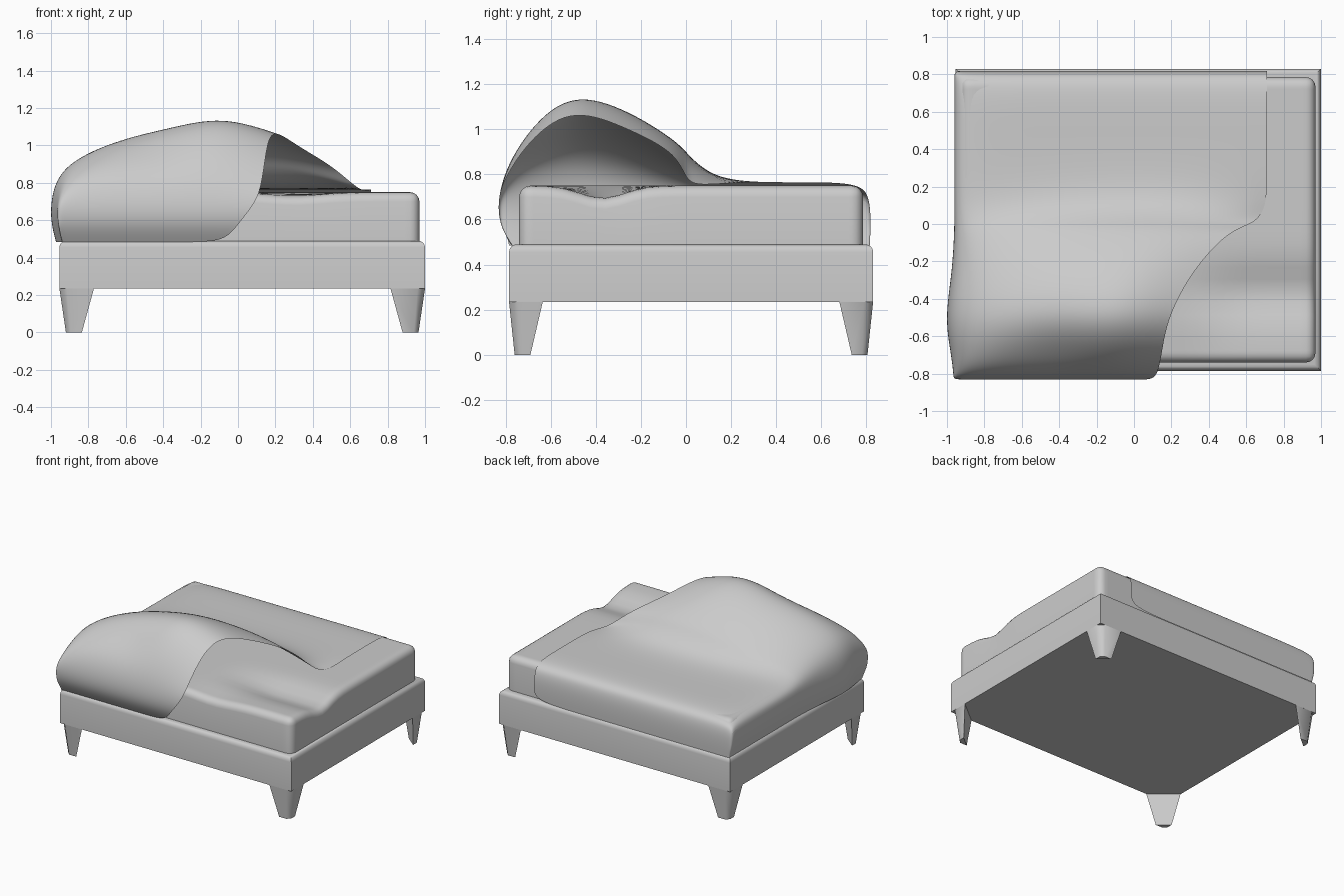
import bpy, bmesh
from math import exp, radians

cube = bpy.data.objects.get("Cube")
if cube:
    bpy.data.objects.remove(cube, do_unlink=True)

grey = bpy.data.materials.new("soft_grey")
grey.use_nodes = True
COLOR = (0.6, 0.6, 0.6, 1)
grey.diffuse_color = COLOR
grey.node_tree.nodes["Principled BSDF"].inputs["Base Color"].default_value = COLOR


def add_object(name, verts, faces, angle=30):
    mesh = bpy.data.meshes.new(name)
    mesh.from_pydata(verts, [], faces)
    bm = bmesh.new()
    bm.from_mesh(mesh)
    bmesh.ops.recalc_face_normals(bm, faces=bm.faces)
    bm.to_mesh(mesh)
    bm.free()
    obj = bpy.data.objects.new(name, mesh)
    bpy.context.collection.objects.link(obj)
    mesh.materials.append(grey)
    bpy.ops.object.select_all(action='DESELECT')
    obj.select_set(True)
    bpy.context.view_layer.objects.active = obj
    bpy.ops.object.shade_smooth_by_angle(angle=radians(angle))
    return obj


def rounded_box(name, lo, hi, radius, pick, cuts=0):
    """Box with the edges chosen by pick rounded off."""
    bm = bmesh.new()
    bmesh.ops.create_cube(bm, size=1)
    for v in bm.verts:
        v.co = [lo[i] if v.co[i] < 0 else hi[i] for i in range(3)]
    bmesh.ops.bevel(bm, geom=[e for e in bm.edges if pick(e)], offset=radius,
                    segments=4, profile=0.5, affect='EDGES')
    # even slices across both directions
    for axis in (0, 1):
        normal = [0, 0, 0]
        normal[axis] = 1
        for k in range(1, cuts):
            point = [0, 0, 0]
            point[axis] = lo[axis] + (hi[axis] - lo[axis]) * k / cuts
            bmesh.ops.bisect_plane(bm, geom=bm.verts[:] + bm.edges[:] + bm.faces[:],
                                   plane_co=point, plane_no=normal)
    mesh = bpy.data.meshes.new("temp")
    bm.to_mesh(mesh)
    bm.free()
    verts = [v.co.copy() for v in mesh.vertices]
    faces = [list(p.vertices) for p in mesh.polygons]
    bpy.data.meshes.remove(mesh)
    return add_object(name, verts, faces, 40)


# Bed base, rounded along its top rim
X0, X1, Y0, Y1 = -0.955, 1.0, -0.785, 0.83
rounded_box("bed_base", (X0, Y0, 0.235), (X1, Y1, 0.49), 0.035,
            lambda e: all(v.co.z > 0.4 for v in e.verts))

# Mattress with a shallow dent near its open side
mattress = rounded_box("mattress", (-0.93, -0.74, 0.47), (0.97, 0.785, 0.75), 0.05,
                       lambda e: any(v.co.z > 0.6 for v in e.verts), cuts=24)
for v in mattress.data.vertices:
    if v.co.z > 0.6:
        x, y = v.co.x, v.co.y
        side = min(1, max(0, (x - 0.1) / 0.5))
        v.co.z -= 0.055 * side * exp(-((y + 0.37) / 0.14) ** 2)
        v.co.z -= 0.02 * exp(-((x - 0.3) / 0.2) ** 2 - ((y + 0.72) / 0.15) ** 2)

# Tapered corner legs with a wedge cross-section
TOP = [(0, 0.15), (0, 0.04), (0.04, 0), (0.185, 0)]
FOOT = [(0.035, 0.095), (0.035, 0.05), (0.06, 0.025), (0.12, 0.025)]
for end, cy, sy in (("front", Y0, 1), ("back", Y1, -1)):
    for side, cx, sx in (("right", X0, 1), ("left", X1, -1)):
        verts = [(cx + sx * a, cy + sy * b, z)
                 for ring, z in ((FOOT, 0), (TOP, 0.236)) for a, b in ring]
        n = len(TOP)
        faces = [(i, (i + 1) % n, n + (i + 1) % n, n + i) for i in range(n)]
        faces += [tuple(range(n)), tuple(range(n, 2 * n))]
        add_object(f"{end}_{side}_leg", verts, faces, 50)

# Duvet: rows run back to front: y, outer side x, free edge x, heights across
FRACTIONS = [0, 0.25, 0.5, 0.75, 1]
ROWS = [
    (0.77, -0.965, 0.71, [0.765] * 5),
    (0.5, -0.965, 0.71, [0.765] * 5),
    (0.25, -0.965, 0.71, [0.765] * 5),
    (0.1, -0.965, 0.71, [0.77, 0.79, 0.8, 0.8, 0.755]),
    (0, -0.965, 0.65, [0.79, 0.86, 0.9, 0.9, 0.755]),
    (-0.03, -0.965, 0.51, [0.80, 0.88, 0.93, 0.95, 0.89]),
    (-0.25, -0.975, 0.31, [0.85, 0.99, 1.07, 1.1, 1.0]),
    (-0.5, -1.015, 0.18, [0.90, 1.05, 1.12, 1.2, 1.1]),
    (-0.68, -0.985, 0.15, [0.88, 0.96, 0.96, 1.05, 0.97]),
    (-0.79, -0.97, 0.13, [0.82, 0.84, 0.84, 0.86, 0.81]),
]
HANG_Z = [0.70, 0.58, 0.485]
HANG_X = [0, 0.005, 0.03]
FRONT_Y = [-0.835, -0.83, -0.77]
FRONT_EDGE = [0.1, 0.0, -0.07]
BACK_Y = [0.815, 0.82, 0.815]
RIM = 0.05
DEPTH = len(HANG_Z)


def duvet_point(r, c):
    """Point of the draped sheet; rows and columns past the rim hang down."""
    row = min(max(r, 0), len(ROWS) - 1)
    y, outer, edge, heights = ROWS[row]
    down_y, down_x = abs(r - row), max(0, -c)
    m = max(down_x, down_y)
    if m:
        outer += HANG_X[m - 1]
    if down_y:
        y_out = (FRONT_Y if r > 0 else BACK_Y)[m - 1]
        y += (y_out - y) * down_y / m
        edge = FRONT_EDGE[m - 1] if r > 0 else edge
    if down_x:
        x = outer + RIM * (1 - down_x / m)
    else:
        x = outer + RIM + (edge - outer - RIM) * FRACTIONS[c]
    z = HANG_Z[m - 1] if m else heights[c]
    return (x, y, z)


rows = range(-DEPTH, len(ROWS) + DEPTH)
cols = range(-DEPTH, len(FRACTIONS))
w = len(cols)
verts = [duvet_point(r, c) for r in rows for c in cols]
faces = [(i * w + j, i * w + j + 1, (i + 1) * w + j + 1, (i + 1) * w + j)
         for i in range(len(rows) - 1) for j in range(w - 1)]
duvet = add_object("duvet", verts, faces, 60)
sub = duvet.modifiers.new("soften", 'SUBSURF')
sub.levels = sub.render_levels = 3
